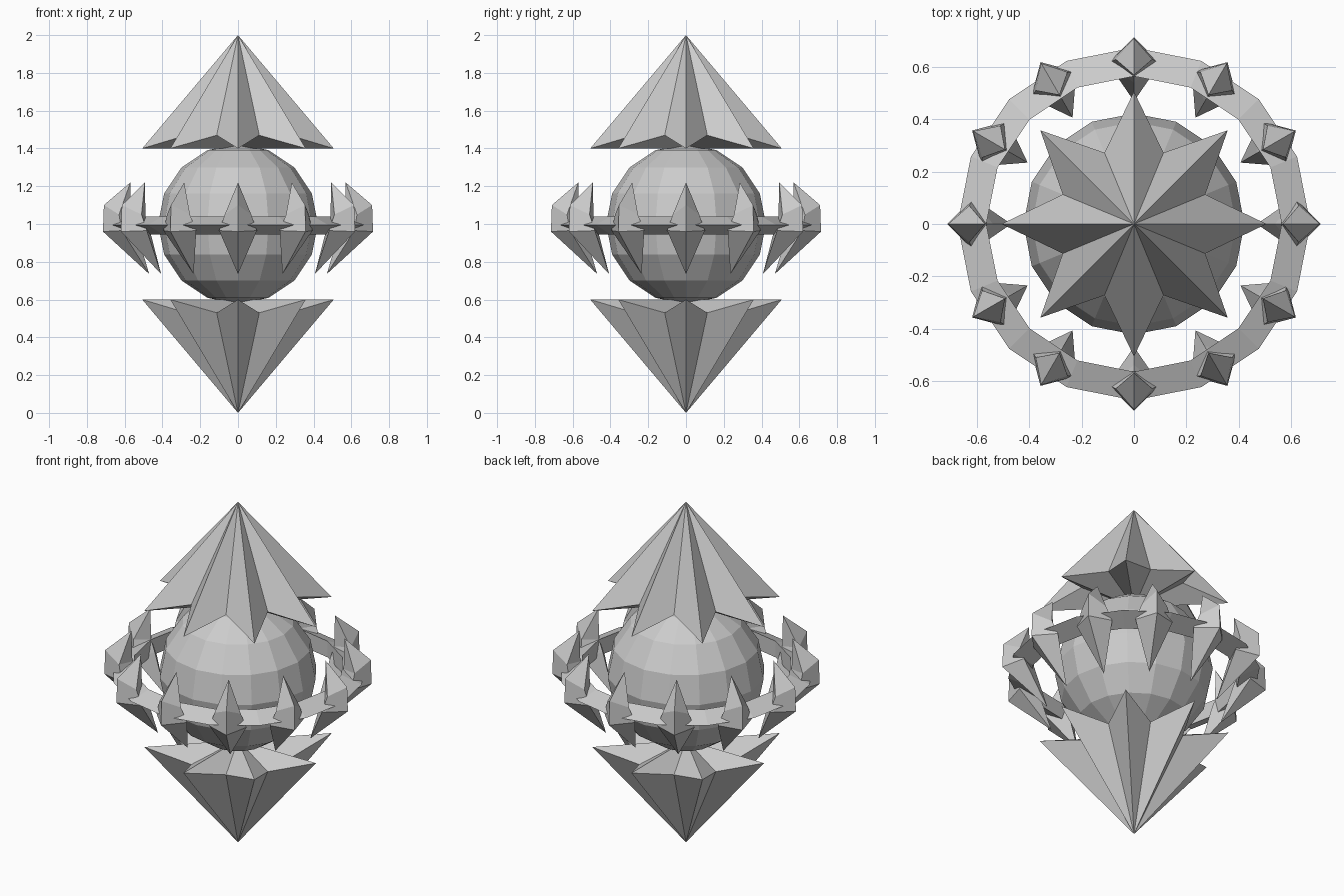
import bpy, bmesh
from math import sin, cos, pi, radians

if "Cube" in bpy.data.objects:
    bpy.data.objects.remove(bpy.data.objects["Cube"])


def make(name, verts, faces):
    bm = bmesh.new()
    vs = [bm.verts.new(v) for v in verts]
    for f in faces:
        bm.faces.new([vs[i] for i in f])
    bmesh.ops.recalc_face_normals(bm, faces=bm.faces)
    me = bpy.data.meshes.new(name)
    bm.to_mesh(me)
    bm.free()
    ob = bpy.data.objects.new(name, me)
    bpy.context.collection.objects.link(ob)
    return ob


def polar(r, a, z):
    return (r * cos(a), r * sin(a), z)


# eight-pointed star pyramids, notches pulled towards the apex
def star(name, apex, base, notch):
    verts = [polar(0.507 if i % 2 == 0 else 0.295, i * pi / 8, base if i % 2 == 0 else notch)
             for i in range(16)] + [(0, 0, apex), (0, 0, base)]
    faces = [(i, (i + 1) % 16, 16) for i in range(16)]
    faces += [((i + 1) % 16, i, 17) for i in range(16)]
    return make(name, verts, faces)


star("upper_star", 2.0, 1.4, 1.47)
star("lower_star", 0.0, 0.6, 0.53)

# faceted core ball
bpy.ops.mesh.primitive_uv_sphere_add(segments=16, ring_count=8, radius=0.423, location=(0, 0, 1))
bpy.context.object.name = "core_ball"

# orbiting ring with a triangular section
section = [(0.675, 0.995), (0.565, 1.04), (0.565, 0.945)]
verts = [polar(r, i * pi / 8, z) for i in range(16) for r, z in section]
faces = []
for i in range(16):
    for k in range(3):
        a, b, n = i * 3, (i + 1) % 16 * 3, (k + 1) % 3
        faces.append((a + k, b + k, b + n, a + n))
make("ring", verts, faces)

# twelve curved claws: (radius, sideways, z) rings between two tips
claw = [(0.57, 0, 1.22),
        (0.71, 0, 1.10), (0.63, 0.07, 1.05), (0.565, 0, 1.04), (0.63, -0.07, 1.05),
        (0.715, 0, 0.96), (0.615, 0.1, 0.965), (0.54, 0, 0.97), (0.615, -0.1, 0.965),
        (0.47, 0, 0.735)]
claw_faces = []
for k in range(4):
    n = (k + 1) % 4
    claw_faces += [(0, 1 + k, 1 + n), (1 + k, 5 + k, 5 + n, 1 + n), (5 + k, 9, 5 + n)]
for j in range(12):
    ob = make(f"claw_{j + 1}", claw, claw_faces)
    ob.rotation_euler.z = radians(30 * j)
